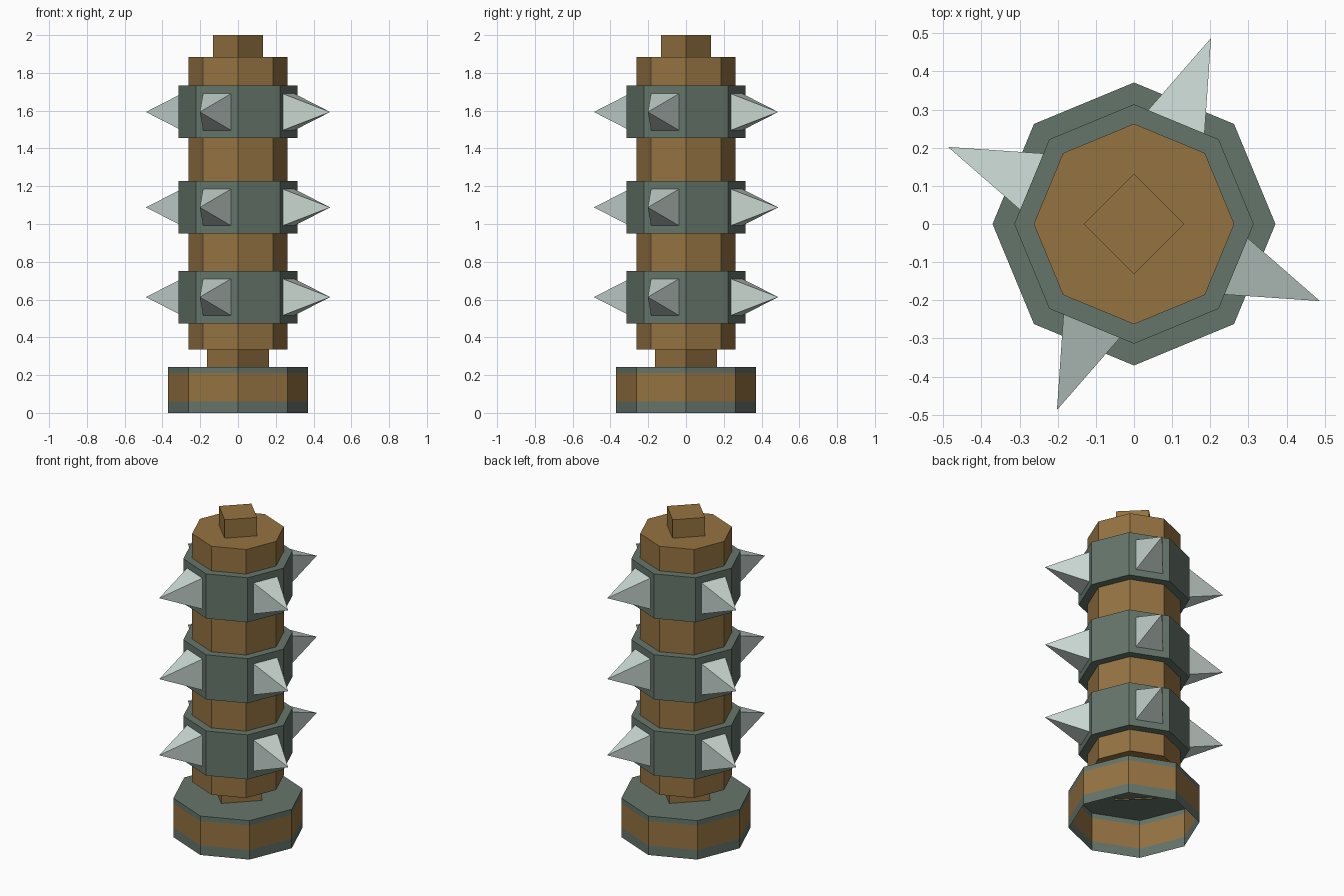
import bpy, bmesh, math

if "Cube" in bpy.data.objects:
    bpy.data.objects.remove(bpy.data.objects["Cube"])


def material(name, rgb):
    m = bpy.data.materials.new(name)
    m.diffuse_color = (*rgb, 1.0)
    m.use_nodes = True
    m.node_tree.nodes["Principled BSDF"].inputs["Base Color"].default_value = m.diffuse_color
    return m


WOOD = material("brown wood", (0.30, 0.17, 0.053))
IRON = material("grey green iron", (0.130, 0.177, 0.147))
STEEL = material("pale steel", (0.58, 0.67, 0.63))


def finish(bm, name, mats):
    bmesh.ops.recalc_face_normals(bm, faces=bm.faces)
    me = bpy.data.meshes.new(name)
    bm.to_mesh(me)
    bm.free()
    for m in mats:
        me.materials.append(m)
    ob = bpy.data.objects.new(name, me)
    bpy.context.collection.objects.link(ob)
    return ob


def prism(name, sides, radius, levels, mats, slots=None, bottom=True, top_slot=0):
    """Upright prism with a corner on +x; one colour slot per height section."""
    bm = bmesh.new()
    rings = []
    for z in levels:
        rings.append([bm.verts.new((radius * math.cos(2 * math.pi * i / sides),
                                    radius * math.sin(2 * math.pi * i / sides), z))
                      for i in range(sides)])
    for k in range(len(levels) - 1):
        for i in range(sides):
            j = (i + 1) % sides
            f = bm.faces.new((rings[k][i], rings[k][j], rings[k + 1][j], rings[k + 1][i]))
            f.material_index = slots[k] if slots else 0
    bm.faces.new(rings[-1]).material_index = top_slot
    if bottom:
        bm.faces.new(rings[0][::-1])
    return finish(bm, name, mats)


def spike(name, angle, z):
    """Four-sided spike standing on a flat of a band."""
    ca, sa = math.cos(angle), math.sin(angle)

    def place(out, side, up):
        return (out * ca - side * sa, out * sa + side * ca, z + up)

    bm = bmesh.new()
    base = [bm.verts.new(place(0.287, s * 0.081, u * 0.098))
            for s, u in ((-1, -1), (1, -1), (1, 1), (-1, 1))]
    tip = bm.verts.new(place(0.528, 0, 0))
    bm.faces.new(base)
    for i in range(4):
        bm.faces.new((base[i], base[(i + 1) % 4], tip))
    return finish(bm, name, [STEEL])


# Hollow foot with iron rims, open underneath
prism("foot", 8, 0.371, (0.0, 0.06, 0.212, 0.243), [WOOD, IRON],
      slots=(1, 0, 1), bottom=False, top_slot=1)

# Neck, shaft and top peg
prism("neck", 4, 0.165, (0.235, 0.34), [WOOD], bottom=False)
prism("shaft", 8, 0.263, (0.335, 1.885), [WOOD])
prism("top_peg", 4, 0.132, (1.88, 2.0), [WOOD], bottom=False)

# Iron bands, each with four spikes
for b, z in enumerate((0.613, 1.088, 1.593), 1):
    prism(f"band_{b}", 8, 0.314, (z - 0.139, z + 0.139), [IRON])
    for s in range(4):
        spike(f"spike_{b}_{s + 1}", math.radians(67.5 + 90 * s), z)
